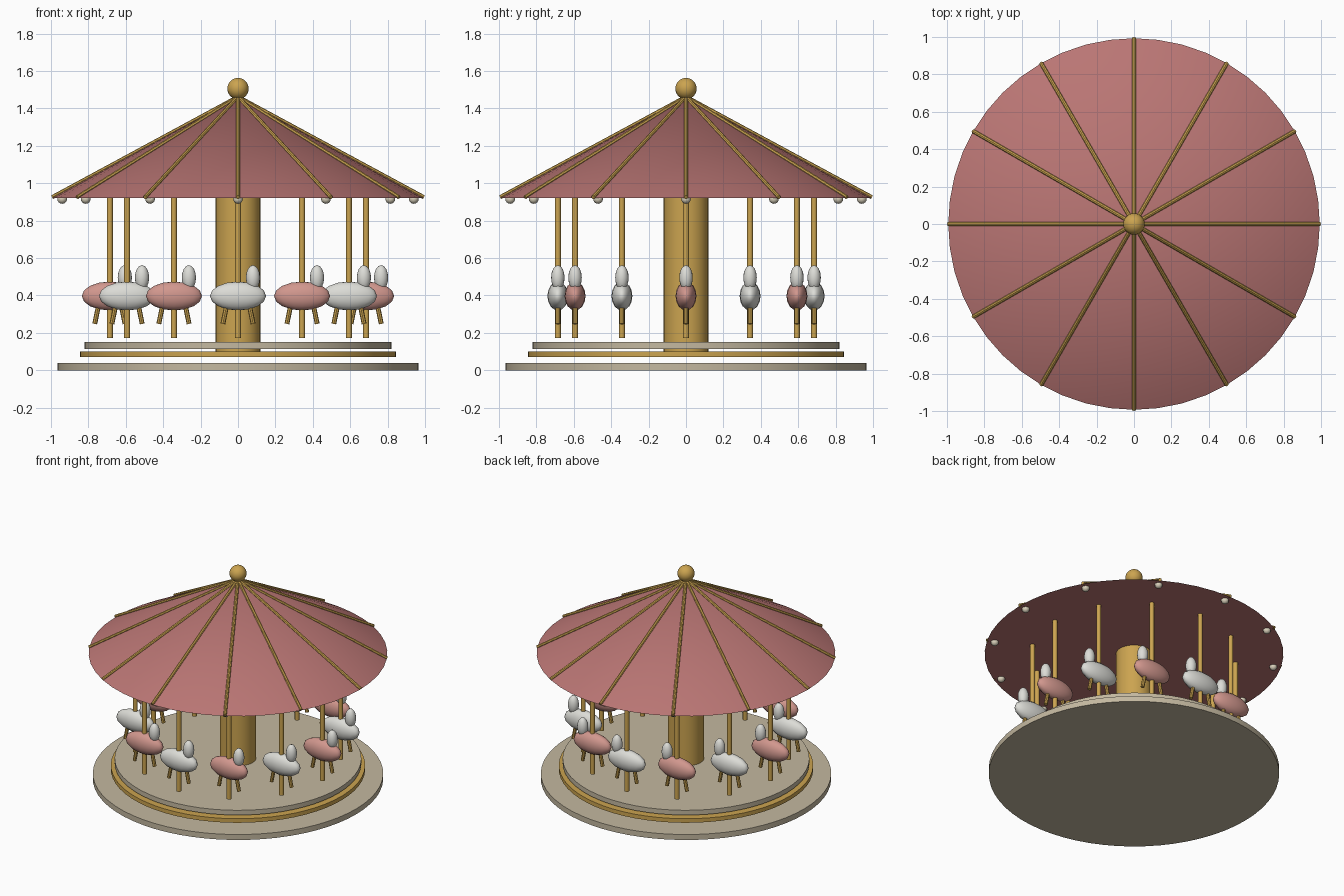
import bpy
from math import cos, sin, radians
from mathutils import Vector

cube = bpy.data.objects.get("Cube")
if cube:
    bpy.data.objects.remove(cube, do_unlink=True)


def material(name, rgb):
    m = bpy.data.materials.new(name)
    m.use_nodes = True
    m.diffuse_color = (*rgb, 1)
    m.node_tree.nodes["Principled BSDF"].inputs["Base Color"].default_value = (*rgb, 1)
    return m


ROSE = material("canopy rose", (0.49, 0.18, 0.175))
GOLD = material("gold", (0.60, 0.37, 0.08))
STONE = material("beige stone", (0.55, 0.48, 0.35))
WHITE = material("horse white", (0.72, 0.72, 0.68))
PINK = material("horse pink", (0.64, 0.31, 0.27))
BULB = material("warm bulb", (0.70, 0.64, 0.50))


def finish(name, mat):
    ob = bpy.context.object
    ob.name = ob.data.name = name
    ob.data.materials.append(mat)
    bpy.ops.object.shade_smooth_by_angle(angle=radians(40))
    return ob


def disc(name, radius, bottom, top, mat, sides=64):
    bpy.ops.mesh.primitive_cylinder_add(vertices=sides, radius=radius, depth=top - bottom,
                                        location=(0, 0, (top + bottom) / 2))
    return finish(name, mat)


def rod(name, start, end, radius, mat, sides=10):
    a, b = Vector(start), Vector(end)
    bpy.ops.mesh.primitive_cylinder_add(vertices=sides, radius=radius, depth=(b - a).length,
                                        location=(a + b) / 2)
    bpy.context.object.rotation_euler = (b - a).to_track_quat('Z', 'Y').to_euler()
    return finish(name, mat)


def ball(name, centre, size, mat, segments=16, rings=10):
    bpy.ops.mesh.primitive_uv_sphere_add(segments=segments, ring_count=rings, radius=1,
                                         location=centre)
    bpy.context.object.scale = size
    return finish(name, mat)


# Stacked platform and central column
disc("base_plate", 0.965, 0, 0.04, STONE)
disc("gold_trim_plate", 0.845, 0.07, 0.1, GOLD)
disc("ride_floor", 0.82, 0.115, 0.15, STONE)
disc("centre_column", 0.12, 0.1, 0.93, GOLD, 32)

# Closed conical canopy with a finial
bpy.ops.mesh.primitive_cone_add(vertices=48, radius1=0.993, radius2=0, depth=0.54,
                                location=(0, 0, 1.19))
finish("canopy", ROSE)
ball("finial", (0, 0, 1.506), (0.057,) * 3, GOLD, 24, 16)

# Twelve canopy ribs, rim bulbs and horses on poles
for k in range(12):
    c, s = cos(radians(30 * k)), sin(radians(30 * k))
    rod(f"canopy_rib_{k}", (0.994 * c, 0.994 * s, 0.925), (0, 0, 1.462), 0.011, GOLD, 8)
    ball(f"rim_bulb_{k}", (0.94 * c, 0.94 * s, 0.916), (0.026,) * 3, BULB, 12, 8)

    x, y = 0.685 * c, 0.685 * s
    rod(f"pole_{k}", (x, y, 0.172), (x, y, 0.93), 0.016, GOLD, 12)
    ball(f"horse_body_{k}", (x, y, 0.397), (0.15, 0.056, 0.077),
         WHITE if k % 2 else PINK, 16, 8)
    ball(f"horse_head_{k}", (x + 0.08, y, 0.495), (0.038, 0.036, 0.067), WHITE, 16, 8)
    for side, end in ((1, "front"), (-1, "rear")):
        rod(f"horse_{end}_leg_{k}", (x + side * 0.058, y, 0.36),
            (x + side * 0.081, y, 0.248), 0.013, GOLD, 8)
